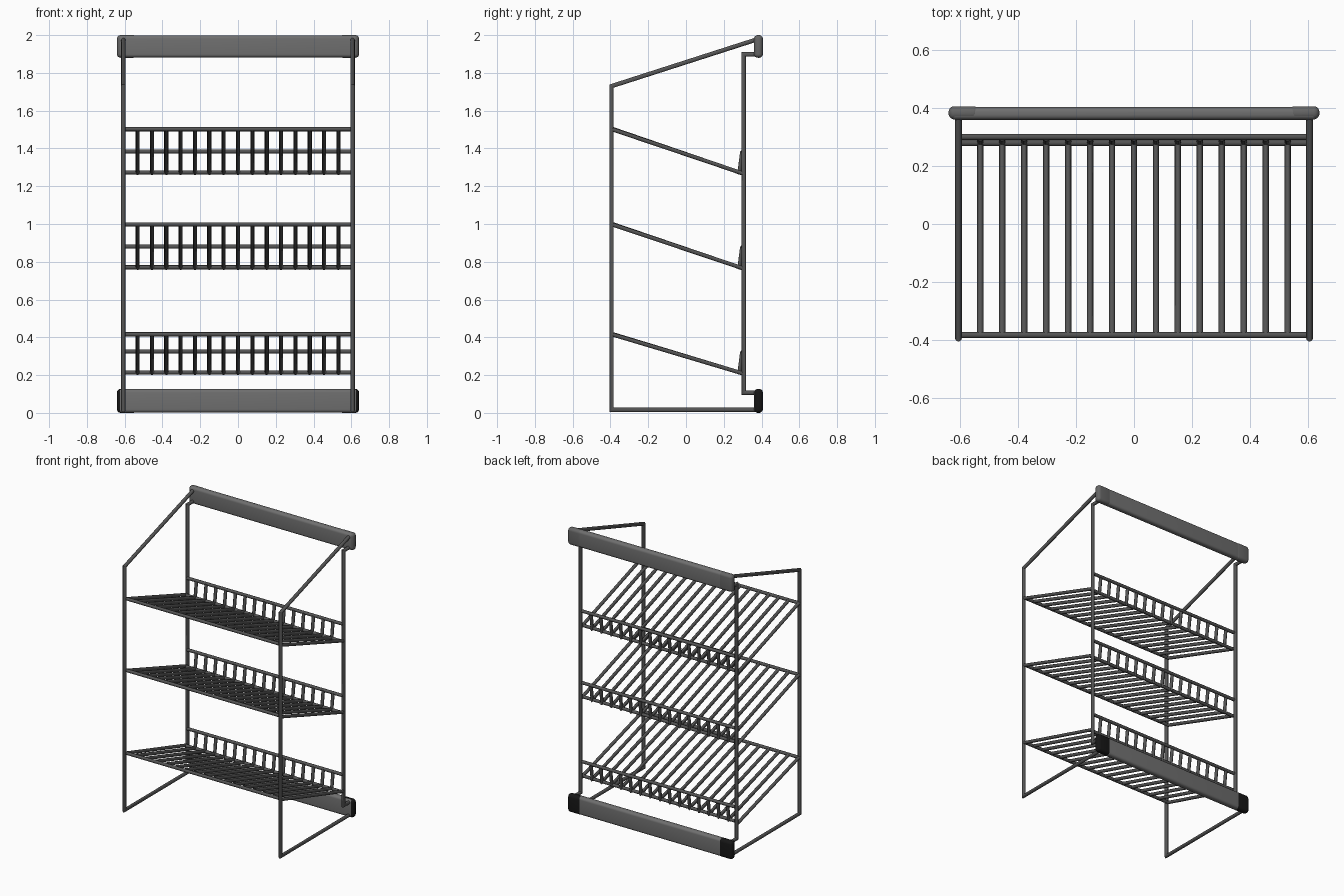
import bpy, bmesh, math
from mathutils import Vector

if "Cube" in bpy.data.objects:
    bpy.data.objects.remove(bpy.data.objects["Cube"])

R = 0.012
SIDES = 10


def material(name, v):
    m = bpy.data.materials.new(name)
    m.diffuse_color = (v, v, v, 1)
    m.use_nodes = True
    m.node_tree.nodes["Principled BSDF"].inputs["Base Color"].default_value = m.diffuse_color
    return m


STEEL = material("dark_steel", 0.09)
PANEL = material("grey_panel", 0.16)
CAP = material("dark_cap", 0.13)
BLACK = material("black_rubber", 0.008)


def sweep(bm, pts, b, r=R):
    """Round tube along a planar path with mitred corners; b is the plane normal."""
    pts, b = [Vector(p) for p in pts], Vector(b)
    rings = []
    for i, p in enumerate(pts):
        t0 = (p - pts[i - 1]).normalized() if i else (pts[1] - p).normalized()
        t1 = (pts[i + 1] - p).normalized() if i < len(pts) - 1 else t0
        t = (t0 + t1).normalized()
        n = b.cross(t) / t.dot(t0)
        rings.append([bm.verts.new(p + r * (math.cos(a) * b + math.sin(a) * n))
                      for a in (2 * math.pi * k / SIDES for k in range(SIDES))])
    for s, e in zip(rings, rings[1:]):
        for k in range(SIDES):
            j = (k + 1) % SIDES
            bm.faces.new((s[k], s[j], e[j], e[k]))
    bm.faces.new(rings[0])
    bm.faces.new(rings[-1])


def finish(bm, name, mat):
    bmesh.ops.recalc_face_normals(bm, faces=bm.faces[:])
    me = bpy.data.meshes.new(name)
    bm.to_mesh(me)
    bm.free()
    ob = bpy.data.objects.new(name, me)
    me.materials.append(mat)
    bpy.context.collection.objects.link(ob)
    bpy.ops.object.select_all(action='DESELECT')
    ob.select_set(True)
    bpy.context.view_layer.objects.active = ob
    bpy.ops.object.shade_smooth_by_angle(angle=math.radians(40))
    return ob


def rounded_box(name, lo, hi, bevel, mat):
    bm = bmesh.new()
    bmesh.ops.create_cube(bm, size=1)
    for v in bm.verts:
        v.co = Vector([l + (c + 0.5) * (h - l) for l, h, c in zip(lo, hi, v.co)])
    bmesh.ops.bevel(bm, geom=bm.edges[:], offset=bevel, segments=5,
                    profile=0.5, affect='EDGES')
    return finish(bm, name, mat)


# Side frames: outer loop and jogged rear post
for side, x in (("left", -0.607), ("right", 0.607)):
    bm = bmesh.new()
    for path in ([(0.384, 1.98), (-0.394, 1.73), (-0.394, 0.016), (0.384, 0.016)],
                 [(0.384, 0.107), (0.305, 0.107), (0.305, 1.898), (0.384, 1.898)]):
        sweep(bm, [(x, y, z) for y, z in path], (1, 0, 0))
    finish(bm, side + "_frame", STEEL)

# Sloping wire shelves: front height, rear height, lip height
for name, zf, zb, zl in (("lower", 0.416, 0.214, 0.325),
                         ("middle", 0.998, 0.771, 0.88),
                         ("upper", 1.502, 1.273, 1.384)):
    bm = bmesh.new()
    for y, z in ((-0.384, zf), (0.28, zb), (0.301, zl)):
        sweep(bm, [(-0.607, y, z), (0.607, y, z)], (0, 0, 1), 0.011)
    finish(bm, name + "_shelf_rails", STEEL)
    bm = bmesh.new()
    for i in range(-8, 9):
        path = [(-0.384, zf), (0.283, zb), (0.297, zl)]
        if abs(i) == 8:
            path = [(-0.394, zf), (0.3, zb - 0.005)]
        sweep(bm, [(i * 0.0759, y, z) for y, z in path], (1, 0, 0), 0.011)
    finish(bm, name + "_shelf_slats", STEEL)

# Rear cross panels with wrapped end caps
for name, z0, z1, cap in (("top", 1.88, 2.0, CAP), ("bottom", 0.0, 0.127, BLACK)):
    rounded_box(name + "_panel", (-0.635, 0.36, z0 + 0.001),
                (0.635, 0.405, z1 - 0.001), 0.018, PANEL)
    for side, s in (("left", -1), ("right", 1)):
        xs = sorted((s * 0.535, s * 0.641))
        rounded_box(f"{name}_{side}_cap", (xs[0], 0.3615, z0),
                    (xs[1], 0.407, z1), 0.02, cap)
